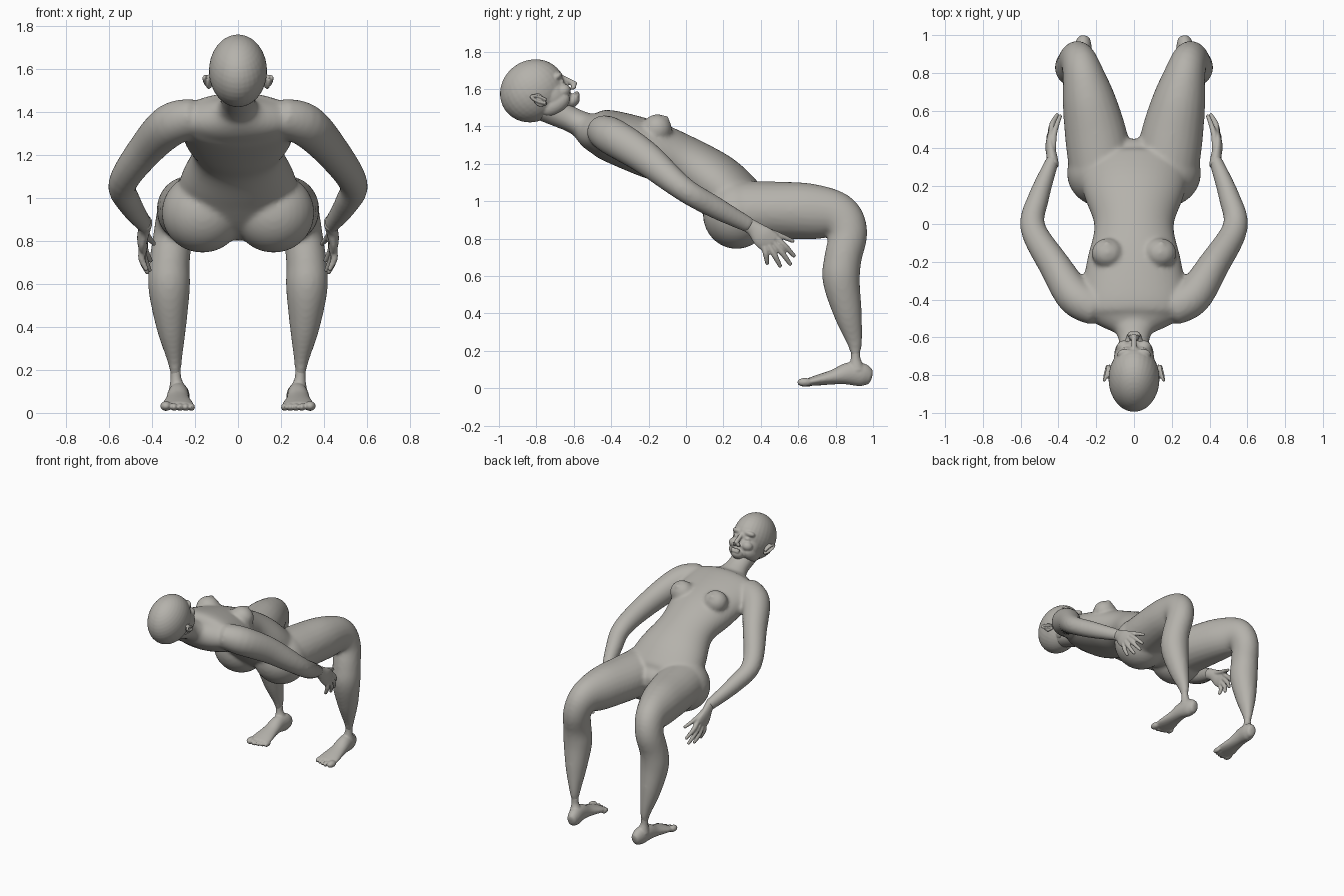
import bpy, bmesh, math
from mathutils import Vector, Matrix

if "Cube" in bpy.data.objects:
    bpy.data.objects.remove(bpy.data.objects["Cube"], do_unlink=True)

clay = bpy.data.materials.new("warm_grey_clay")
clay.use_nodes = True
clay.diffuse_color = (.46, .445, .41, 1)
clay.node_tree.nodes["Principled BSDF"].inputs["Base Color"].default_value = clay.diffuse_color


def spline(rings, steps):
    """Catmull-Rom through rings of x, y, z, half width, half depth."""
    r = [Vector(v) for v in rings]
    r = [r[0]] + r + [r[-1]]
    out = []
    for a, b, c, d in zip(r, r[1:], r[2:], r[3:]):
        for k in range(steps):
            t = k / steps
            out.append(b + (c - a) * (t / 2) + (a * 2 - b * 5 + c * 4 - d) * (t * t / 2)
                       + (b * 3 - a - c * 3 + d) * (t ** 3 / 2))
    return out + [r[-1]]


def tube(bm, rings, side=(1, 0, 0), n=24, steps=5):
    """Loft ellipses along a path and close both ends with domes."""
    r = spline(rings, steps)
    pts = [Vector(v[:3]) for v in r]
    loops = []
    for i, v in enumerate(r):
        tan = (pts[min(i + 1, len(r) - 1)] - pts[max(i - 1, 0)]).normalized()
        u = Vector(side)
        u = (u - tan * u.dot(tan)).normalized()
        w = tan.cross(u)
        frames = [(0, 1)]
        if i == 0:
            frames = [(-.4, .4), (-.25, .8), (0, 1)]
        elif i == len(r) - 1:
            frames = [(0, 1), (.25, .8), (.4, .4)]
        for push, size in frames:
            c = pts[i] + tan * push * min(v[3], v[4])
            loops.append([bm.verts.new(c + u * (v[3] * size * math.cos(math.tau * k / n))
                                       + w * (v[4] * size * math.sin(math.tau * k / n)))
                          for k in range(n)])
    for a, b in zip(loops, loops[1:]):
        for k in range(n):
            bm.faces.new((a[k], a[(k + 1) % n], b[(k + 1) % n], b[k]))
    bm.faces.new(loops[0][::-1])
    bm.faces.new(loops[-1])


def ball(bm, centre, radii, frame=Matrix()):
    bmesh.ops.create_uvsphere(bm, u_segments=32, v_segments=20, radius=1,
                              matrix=frame @ Matrix.Translation(centre) @ Matrix.Diagonal((*radii, 1)))


def other_side(bm):
    """Add the mirror image of everything built so far."""
    new = bmesh.ops.duplicate(bm, geom=bm.verts[:] + bm.edges[:] + bm.faces[:])["geom"]
    bmesh.ops.scale(bm, vec=(-1, 1, 1), verts=[g for g in new if isinstance(g, bmesh.types.BMVert)])


def finish(bm, name, voxel, smooth, flip=False):
    """Fuse the overlapping forms into one smooth skin."""
    if flip:
        bmesh.ops.scale(bm, vec=(-1, 1, 1), verts=bm.verts[:])
    bmesh.ops.recalc_face_normals(bm, faces=bm.faces[:])
    mesh = bpy.data.meshes.new(name)
    bm.to_mesh(mesh)
    mesh.materials.append(clay)
    ob = bpy.data.objects.new(name, mesh)
    bpy.context.collection.objects.link(ob)
    rem = ob.modifiers.new("fuse", 'REMESH')
    rem.mode, rem.voxel_size, rem.use_smooth_shade = 'VOXEL', voxel, True
    soft = ob.modifiers.new("soften", 'SMOOTH')
    soft.factor, soft.iterations = .5, smooth
    for p in mesh.polygons:
        p.use_smooth = True


# Body: legs, arms, breasts and buttocks, then torso and neck
bm = bmesh.new()
tube(bm, [(.17, .27, .95, .17, .16), (.2, .46, .95, .165, .155), (.24, .66, .945, .14, .15),
          (.275, .81, .92, .105, .125), (.3, .865, .83, .093, .105), (.318, .84, .7, .094, .1),
          (.32, .83, .58, .097, .1), (.31, .865, .4, .07, .076), (.295, .9, .25, .036, .043),
          (.29, .907, .17, .022, .022)])
tube(bm, [(.2, -.44, 1.37, .1, .09), (.31, -.385, 1.34, .1, .1), (.42, -.22, 1.235, .083, .09),
          (.535, -.02, 1.07, .067, .066), (.505, .14, .975, .056, .06), (.43, .34, .87, .035, .042)])
ball(bm, (.14, -.155, 1.385), (.085, .08, .08))
ball(bm, (.145, -.105, 1.445), (.016, .016, .018))
ball(bm, (.165, .27, .93), (.19, .18, .185))
other_side(bm)
tube(bm, [(0, -.56, 1.4, .12, .07), (0, -.5, 1.375, .24, .105), (0, -.42, 1.355, .28, .135),
          (0, -.2, 1.28, .25, .153), (0, -.01, 1.205, .21, .145), (0, .16, 1.09, .265, .165),
          (0, .3, .96, .29, .16), (0, .39, .92, .16, .12)], n=40)
tube(bm, [(0, -.78, 1.52, .085, .085), (0, -.68, 1.47, .08, .075), (0, -.6, 1.43, .085, .068),
          (0, -.52, 1.39, .13, .08)])
finish(bm, "body", .012, 8)

# Head: skull and face in a tilted frame (x, forward, up)
tilt = Matrix.Translation((0, -.82, 1.59)) @ Matrix.Rotation(math.radians(35), 4, 'X')
bm = bmesh.new()
ball(bm, (.053, .135, -.095), (.04, .04, .035), tilt)     # cheek
ball(bm, (.045, .15, -.012), (.045, .032, .022), tilt)    # brow
ball(bm, (.044, .14, -.05), (.025, .03, .017), tilt)      # eye
ball(bm, (.016, .19, -.11), (.014, .016, .012), tilt)     # nostril
ball(bm, (.016, .182, -.143), (.022, .017, .008), tilt)   # upper lip
ball(bm, (.01, .18, -.158), (.024, .017, .009), tilt)     # lower lip
ball(bm, (.06, .06, -.13), (.045, .085, .05), tilt)       # jaw
other_side(bm)
ball(bm, (0, 0, 0), (.135, .18, .163), tilt)
ball(bm, (0, .07, -.08), (.108, .1, .115), tilt)
ball(bm, (0, .14, -.165), (.045, .047, .034), tilt)
tube(bm, [(*(tilt @ Vector(p)), w, w) for p, w in
          (((0, .165, -.025), .015), ((0, .19, -.07), .015), ((0, .205, -.104), .018))])
finish(bm, "head", .006, 4)

for label, flip in (("left", False), ("right", True)):
    # Ear: a shell with a rolled rim and a lobe
    bm = bmesh.new()
    hinge = tilt @ Matrix.Translation((.133, 0, -.06)) @ Matrix.Rotation(.35, 4, 'Z')
    ball(bm, (0, 0, 0), (.012, .03, .04), hinge)
    ball(bm, (.002, .012, -.032), (.01, .014, .014), hinge)
    arc = [math.radians(a) for a in range(-60, 211, 45)]
    tube(bm, [(*(hinge @ Vector((.014, -.032 * math.cos(a - 1), .04 * math.sin(a)))), .008, .008)
              for a in arc], side=hinge.to_3x3().col[0], n=12)
    finish(bm, "ear_" + label, .004, 3, flip)

    # Hand: flat palm with spread fingers and thumb
    bm = bmesh.new()
    tube(bm, [(.43, .31, .885, .04, .033), (.435, .36, .855, .042, .028),
              (.445, .41, .81, .06, .024), (.44, .455, .775, .06, .02)], side=(0, .6, .8))
    for base, tip in (((.43, .39, .855), (.39, .575, .785)), ((.435, .48, .805), (.405, .58, .705)),
                      ((.44, .465, .785), (.41, .56, .66)), ((.445, .445, .76), (.42, .505, .65)),
                      ((.445, .42, .755), (.425, .435, .665))):
        a, b = Vector(base), Vector(tip)
        knuckle = a.lerp(b, .5) + Vector((.012, 0, .004))
        tube(bm, [(*a, .018, .018), (*knuckle, .016, .016), (*b, .011, .011)], side=(0, .6, .8), n=12)
    finish(bm, "hand_" + label, .006, 3, flip)

    # Foot: heel to ball, ankle stem and toes
    bm = bmesh.new()
    tube(bm, [(.265, .98, .062, .034, .045), (.27, .94, .072, .046, .062), (.278, .87, .078, .05, .06),
              (.28, .79, .06, .056, .04), (.28, .7, .042, .072, .028), (.28, .65, .032, .074, .02)])
    tube(bm, [(.29, .907, .2, .024, .024), (.288, .907, .155, .026, .027), (.28, .91, .1, .045, .05)])
    ball(bm, (.335, .635, .032), (.026, .04, .023))
    for k in range(4):
        ball(bm, (.297 - .027 * k, .63 + .009 * k, .027), (.016, .034, .018))
    finish(bm, "foot_" + label, .006, 3, flip)
